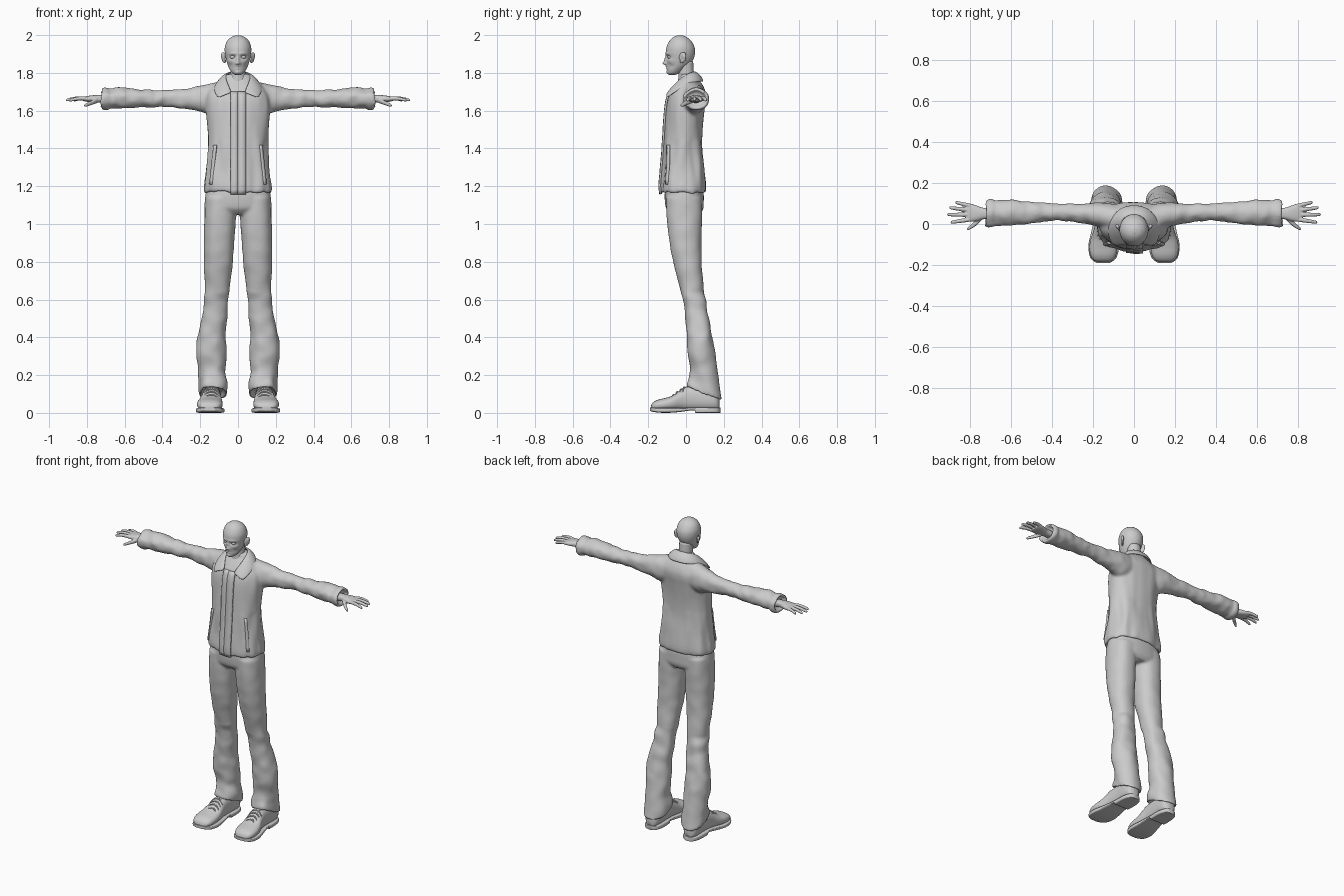
import bpy, bmesh
from math import sin, cos, pi, exp, radians, copysign
from mathutils import Vector, Matrix, noise


def sample(rows, sub):
    """Catmull-Rom interpolation of cross-section rows."""
    out = []
    for i in range(len(rows) - 1):
        p = [rows[max(0, min(len(rows) - 1, i + d))] for d in (-1, 0, 1, 2)]
        for k in range(sub):
            t = k / sub
            out.append([0.5 * (2 * b + (c - a) * t + (2 * a - 5 * b + 4 * c - d) * t * t
                               + (3 * b - a - 3 * c + d) * t ** 3) for a, b, c, d in zip(*p)])
    return out + [list(rows[-1])]


def loft(bm, rows, axis, n=32, sub=4, p=2.0, s=1, warp=None):
    """Row = (position on axis, centre and half size across, low and high of the last axis)."""
    rings = []
    for t, c, h, lo, hi in sample(rows, sub):
        ring = []
        for k in range(n):
            a = 2 * pi * k / n
            u = c + h * copysign(abs(cos(a)) ** (2 / p), cos(a))
            v = (lo + hi) / 2 + (hi - lo) / 2 * copysign(abs(sin(a)) ** (2 / p), sin(a))
            co = Vector({'x': (t, u, v), 'y': (u, t, v), 'z': (u, v, t)}[axis])
            if warp:
                co = warp(co)
            co.x *= s
            ring.append(bm.verts.new(co))
        rings.append(ring)
    for r, q in zip(rings, rings[1:]):
        for k in range(n):
            bm.faces.new((r[k], r[(k + 1) % n], q[(k + 1) % n], q[k]))
    bm.faces.new(rings[0])
    bm.faces.new(rings[-1])


def ball(bm, loc, size, rot=0):
    m = Matrix.Translation(loc) @ Matrix.Rotation(rot, 4, 'Z') @ Matrix.Diagonal((*size, 1))
    bmesh.ops.create_uvsphere(bm, u_segments=24, v_segments=16, radius=1, matrix=m)


def finish(name, bm, mirror=False, voxel=0, smooth=0, thick=0, subsurf=0, angle=180):
    bmesh.ops.recalc_face_normals(bm, faces=bm.faces[:])
    me = bpy.data.meshes.new(name)
    bm.to_mesh(me)
    bm.free()
    me.shade_smooth()
    if angle < 180:
        me.set_sharp_from_angle(angle=radians(angle))
    ob = bpy.data.objects.new(name, me)
    bpy.context.collection.objects.link(ob)
    if mirror:
        ob.modifiers.new("mirror", 'MIRROR')
    if thick:
        m = ob.modifiers.new("thickness", 'SOLIDIFY')
        m.thickness, m.offset = thick, 0
    if subsurf:
        ob.modifiers.new("subdivide", 'SUBSURF').levels = subsurf
    if voxel:
        m = ob.modifiers.new("union", 'REMESH')
        m.mode, m.voxel_size, m.use_smooth_shade = 'VOXEL', voxel, True
    if smooth:
        m = ob.modifiers.new("soften", 'SMOOTH')
        m.factor, m.iterations = 0.5, smooth
    return ob


def ribbon(name, rows, **kw):
    bm = bmesh.new()
    vs = [[bm.verts.new(c) for c in r] for r in rows]
    for r, q in zip(vs, vs[1:]):
        for k in range(len(r) - 1):
            bm.faces.new((r[k], r[k + 1], q[k + 1], q[k]))
    return finish(name, bm, **kw)


def crumple(v, amp, fx, fy, fz):
    return v + noise.noise_vector(Vector((v.x * fx, v.y * fy, v.z * fz))) * amp


# Head: face features pushed in and out of a lofted skull (x, z, push, rx, rz)
FACE = [(0, 1.851, -.019, .010, .010), (0, 1.870, -.010, .008, .016), (.028, 1.884, .012, .015, .010),
        (.026, 1.902, -.004, .022, .007), (0, 1.834, -.005, .017, .004), (0, 1.824, -.005, .014, .004),
        (0, 1.829, .003, .02, .002), (0, 1.803, -.005, .016, .010), (.011, 1.849, -.006, .006, .006),
        (.045, 1.862, -.004, .018, .012), (.042, 1.835, .006, .016, .014)]


def face(v):
    if v.y < -.04:
        w = min(1, (-.04 - v.y) / .03)
        v.y += w * sum(d * exp(-((abs(v.x) - x) / rx) ** 2 - ((v.z - z) / rz) ** 2)
                       for x, z, d, rx, rz in FACE)
    return v


bm = bmesh.new()
loft(bm, [(1.790, 0, .016, -.090, -.055), (1.800, 0, .031, -.098, -.030), (1.825, 0, .047, -.101, .000),
          (1.850, 0, .057, -.103, .026), (1.880, 0, .065, -.105, .042), (1.910, 0, .070, -.107, .048),
          (1.940, 0, .069, -.102, .044), (1.970, 0, .057, -.087, .027), (1.990, 0, .035, -.066, .003),
          (1.999, 0, .010, -.044, -.020)], 'z', n=96, sub=7, warp=face)
finish("head", bm)

bm = bmesh.new()
ball(bm, (.028, -.083, 1.884), (.014, .014, .012))
finish("eye", bm, mirror=True)

bm = bmesh.new()
ball(bm, (.076, -.018, 1.882), (.006, .021, .028), -.5)
ball(bm, (.080, -.012, 1.890), (.009, .014, .020), -.5)
ball(bm, (.070, -.024, 1.862), (.006, .010, .012), -.3)
finish("ear", bm, mirror=True, voxel=.004, smooth=2)

bm = bmesh.new()
loft(bm, [(1.68, 0, .052, -.055, .045), (1.74, 0, .045, -.044, .040), (1.80, 0, .041, -.040, .041),
          (1.86, 0, .042, -.045, .038)], 'z')
finish("neck", bm)

# Jacket: torso and sleeves merged into one skin
TORSO = [(1.20, 0, .150, -.110, .080), (1.175, 0, .160, -.118, .088), (1.165, 0, .178, -.129, .101),
         (1.20, 0, .182, -.135, .106), (1.30, 0, .168, -.127, .096), (1.40, 0, .159, -.119, .086),
         (1.50, 0, .160, -.113, .088), (1.60, 0, .168, -.106, .098), (1.66, 0, .168, -.097, .106),
         (1.70, 0, .156, -.080, .103), (1.74, 0, .122, -.053, .086), (1.77, 0, .085, -.033, .062),
         (1.795, 0, .058, -.028, .046)]


def drape(v):
    w = min(1, abs(v.x) / .08) * (1.3 if v.z < 1.45 else .7)
    return crumple(v, .009 * w, 22, 22, 5)


def sleeve_folds(v):
    return crumple(v, .008 if v.x > .22 else .003, 22, 16, 20)


bm = bmesh.new()
loft(bm, TORSO, 'z', n=64, p=2.3, warp=drape)
for s in (1, -1):
    loft(bm, [(.06, .035, .060, 1.590, 1.755), (.13, .038, .064, 1.575, 1.748), (.18, .046, .058, 1.588, 1.737),
              (.24, .051, .048, 1.602, 1.724), (.32, .056, .042, 1.614, 1.714), (.40, .058, .043, 1.619, 1.709),
              (.50, .056, .053, 1.615, 1.713), (.60, .055, .062, 1.610, 1.722), (.66, .054, .064, 1.611, 1.722),
              (.68, .054, .061, 1.613, 1.718), (.69, .054, .069, 1.606, 1.722), (.718, .054, .068, 1.607, 1.719),
              (.726, .054, .058, 1.616, 1.710), (.70, .053, .045, 1.630, 1.698)],
         'x', s=s, n=40, sub=5, warp=sleeve_folds)
finish("jacket", bm, voxel=.008, smooth=5)

BODY = sample(TORSO[2:], 8)


def front_y(x, z):
    """Front surface of the torso at x, z."""
    r = min(BODY, key=lambda q: abs(q[0] - z))
    b = (r[4] - r[3]) / 2
    return (r[3] + r[4]) / 2 - b * (1 - min(1, abs(x) / r[2]) ** 2.3) ** (1 / 2.3)


# Front opening flaps, and pocket welts
for name, x0, x1, off in (("left_front_flap", -.002, .043, .006), ("right_front_flap", -.039, .001, .003)):
    ribbon(name, [[(x, front_y(x, max(z, 1.17)) - off, z) for x in (x0, (x0 + x1) / 2, x1)]
                  for z in [1.158 + .0225 * i for i in range(25)]], thick=.010, angle=40)
ribbon("pocket_welt", [[(x + d, front_y(x + d, z) - .003, z) for d in (0, .007, .014)]
                       for x, z in [(.135 - .022 * i / 8, 1.21 + .026 * i) for i in range(9)]],
       mirror=True, thick=.012, angle=40)

# Collar: folded strip around the neck ending in points
EDGES = [((0, .044, 1.806), (0, .092, 1.755)), ((.040, .038, 1.806), (.060, .086, 1.752)),
         ((.064, .008, 1.796), (.112, .035, 1.752)), ((.062, -.035, 1.765), (.132, -.030, 1.716)),
         ((.045, -.068, 1.728), (.120, -.078, 1.685)), ((.030, -.097, 1.690), (.104, -.106, 1.662))]
ribbon("collar", [[a, (Vector(a) + Vector(b)) / 2 + Vector((0, -.003 if a[1] < 0 else .003, .010)), b]
                  for a, b in EDGES], mirror=True, thick=.012, subsurf=2)

# Hands: palm, four fingers and thumb merged
bm = bmesh.new()
loft(bm, [(.69, .052, .026, 1.640, 1.682), (.735, .051, .028, 1.643, 1.683), (.765, .052, .037, 1.644, 1.682),
          (.80, .055, .044, 1.647, 1.677), (.822, .057, .040, 1.652, 1.671)], 'x', p=2.4)
FINGERS = [(.80, .022, .895, .008, 1.653), (.80, .045, .912, .046, 1.655),
           (.80, .067, .902, .080, 1.655), (.79, .087, .872, .106, 1.654)]
for x0, y0, x1, y1, z1 in FINGERS:
    rows = []
    for t, r in ((0, .0105), (.3, .0105), (.6, .0095), (.9, .008), (.98, .005), (1, .002)):
        z = 1.663 + (z1 - 1.663) * t + .006 * sin(pi * t)
        rows.append((x0 + (x1 - x0) * t, y0 + (y1 - y0) * t, r, z - r, z + r))
    loft(bm, rows, 'x', n=16)
loft(bm, [(.74, .038, .014, 1.643, 1.670), (.762, .014, .015, 1.634, 1.660), (.785, -.006, .012, 1.627, 1.649),
          (.806, -.020, .009, 1.620, 1.638), (.815, -.025, .003, 1.623, 1.631)], 'x', n=16)
finish("hand", bm, mirror=True, voxel=.0032, smooth=3)


# Trousers: hips and legs merged, hem slanting down to the heel
def leg_folds(v):
    v = crumple(v, .004 if v.z > .65 else .010, 12, 12, 14)
    v.z -= (v.y - .09) * .38 * max(0, min(1, (.26 - v.z) / .14))
    return v


bm = bmesh.new()
loft(bm, [(1.23, 0, .155, -.098, .080), (1.17, 0, .170, -.112, .093), (1.12, 0, .176, -.112, .094),
          (1.08, 0, .174, -.104, .092), (1.05, 0, .150, -.075, .075)], 'z', n=48, p=2.3)
for s in (1, -1):
    loft(bm, [(1.14, .090, .082, -.105, .088), (1.02, .096, .083, -.102, .086), (.90, .100, .081, -.087, .082),
              (.80, .104, .077, -.068, .083), (.70, .109, .069, -.042, .090), (.60, .115, .063, -.016, .102),
              (.50, .127, .067, -.003, .121), (.40, .140, .076, .004, .141), (.30, .138, .080, .010, .156),
              (.22, .139, .071, .020, .166), (.17, .133, .074, .012, .174), (.11, .133, .074, .000, .188),
              (.10, .134, .066, .008, .178), (.13, .134, .055, .020, .165)],
         'z', s=s, n=40, sub=5, p=2.2, warp=leg_folds)
finish("trousers", bm, voxel=.008, smooth=5)

# Shoes: upper, sole with heel, laces
bm = bmesh.new()
loft(bm, [(-.186, .150, .022, .020, .036), (-.176, .150, .047, .016, .054), (-.150, .150, .063, .012, .069),
          (-.110, .149, .068, .012, .079), (-.070, .146, .064, .012, .092), (-.035, .142, .056, .012, .117),
          (.000, .140, .050, .012, .138), (.060, .138, .048, .012, .145), (.130, .138, .049, .012, .130),
          (.165, .138, .039, .014, .105), (.178, .138, .016, .020, .080)], 'y', p=2.4)
finish("shoe_upper", bm, mirror=True)

bm = bmesh.new()
loft(bm, [(-.191, .150, .028, .010, .028), (-.176, .150, .054, .006, .028), (-.150, .149, .069, .002, .027),
          (-.100, .147, .075, .000, .026), (-.040, .143, .066, .004, .026), (.020, .140, .056, .012, .028),
          (.048, .139, .055, .012, .028), (.052, .139, .055, .000, .028), (.120, .138, .055, .000, .028),
          (.165, .138, .043, .000, .028), (.182, .138, .018, .000, .028)], 'y', n=40, p=6)
finish("shoe_sole", bm, mirror=True, angle=40)

bm = bmesh.new()
for y, z in ((-.065, .093), (-.045, .109), (-.025, .122), (-.008, .133)):
    for d in (1, -1):
        loft(bm, [(.141 + x, y + d * x * .25, .004, z + dz - .004, z + dz + .004)
                  for x, dz in ((-.042, -.022), (-.025, -.004), (0, .003), (.025, -.004), (.042, -.022))],
             'x', n=8)
finish("shoe_laces", bm, mirror=True)
